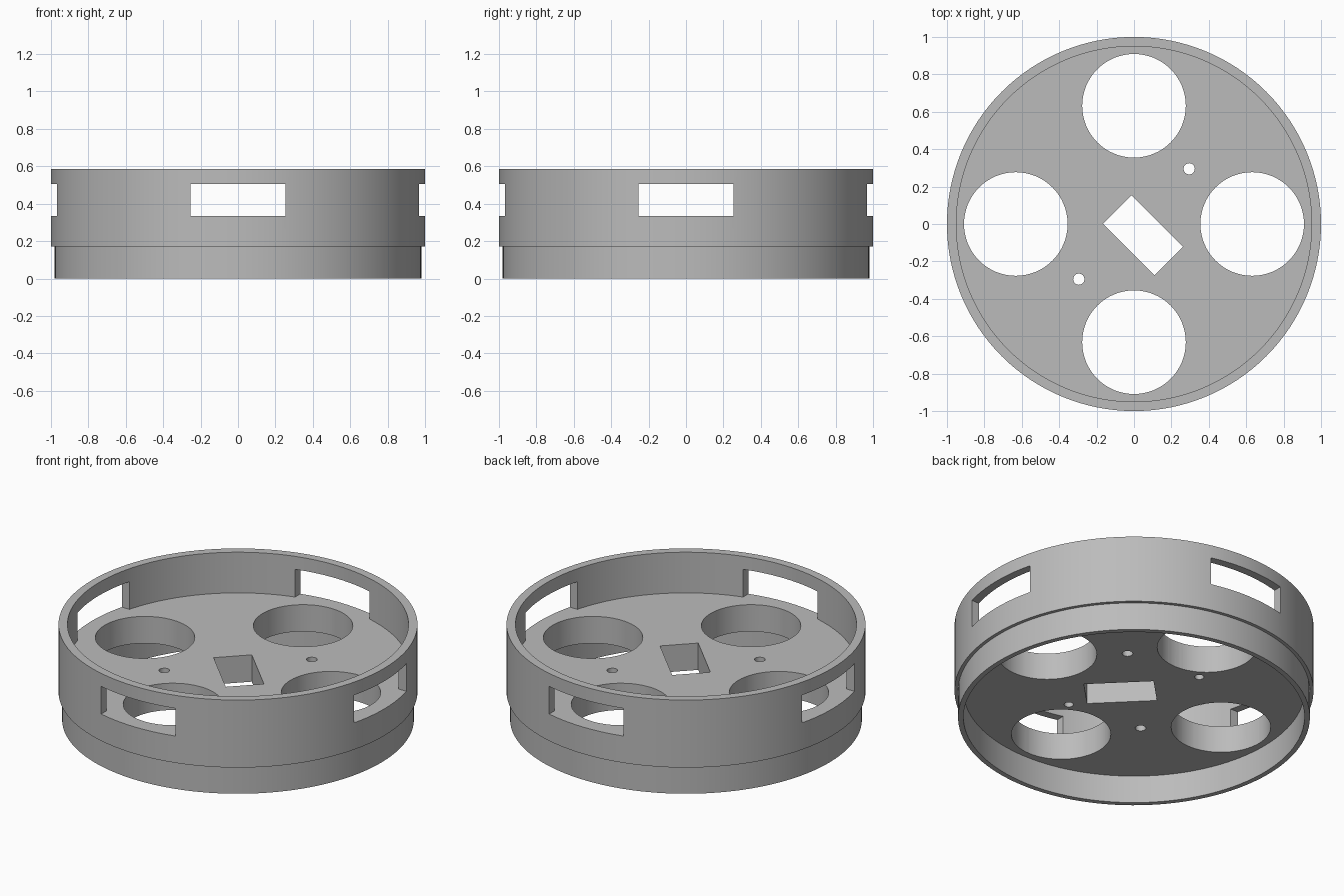
import bpy
import bmesh
import math
from mathutils import Matrix, Vector

cube = bpy.data.objects.get("Cube")
if cube:
    bpy.data.objects.remove(cube, do_unlink=True)

FLOOR_LOW, FLOOR_TOP, HEIGHT = 0.17, 0.335, 0.585

grey = bpy.data.materials.new("plain grey")
grey.use_nodes = True
grey.diffuse_color = (0.5, 0.5, 0.5, 1)
grey.node_tree.nodes["Principled BSDF"].inputs["Base Color"].default_value = (0.5, 0.5, 0.5, 1)


def make_object(name, bm):
    bmesh.ops.recalc_face_normals(bm, faces=bm.faces)
    mesh = bpy.data.meshes.new(name)
    bm.to_mesh(mesh)
    bm.free()
    mesh.materials.append(grey)
    obj = bpy.data.objects.new(name, mesh)
    bpy.context.collection.objects.link(obj)
    return obj


def lathe(name, profile, steps):
    bm = bmesh.new()
    verts = [bm.verts.new((r, 0, z)) for r, z in profile]
    edges = [bm.edges.new(pair) for pair in zip(verts, verts[1:])]
    bmesh.ops.spin(bm, geom=verts + edges, axis=(0, 0, 1), cent=(0, 0, 0),
                   angle=math.tau, steps=steps, use_duplicate=False)
    bmesh.ops.remove_doubles(bm, verts=bm.verts, dist=1e-4)
    return make_object(name, bm)


def cut(target, cutter):
    cutter.hide_render = True
    mod = target.modifiers.new(cutter.name, 'BOOLEAN')
    mod.operation = 'DIFFERENCE'
    mod.solver = 'EXACT'
    mod.object = cutter
    bpy.context.view_layer.objects.active = target
    bpy.ops.object.modifier_apply(modifier=mod.name)
    bpy.data.objects.remove(cutter, do_unlink=True)


def round_cutter(name, x, y, radius, low, high, sides):
    bm = bmesh.new()
    bmesh.ops.create_cone(bm, cap_ends=True, segments=sides, radius1=radius,
                          radius2=radius, depth=high - low,
                          matrix=Matrix.Translation((x, y, (low + high) / 2)))
    return make_object(name, bm)


def box_cutter(name, centre, size, turn):
    bm = bmesh.new()
    bmesh.ops.create_cube(bm, size=1)
    bmesh.ops.scale(bm, vec=size, verts=bm.verts)
    bmesh.ops.transform(bm, verts=bm.verts, matrix=Matrix.Translation(centre)
                        @ Matrix.Rotation(turn, 4, 'Z'))
    return make_object(name, bm)


# Ring wall with a stepped skirt and a solid middle floor
housing = lathe("round_housing", [
    (0, FLOOR_LOW), (0.95, FLOOR_LOW), (0.95, 0), (0.98, 0), (0.98, 0.17),
    (1, 0.17), (1, HEIGHT), (0.95, HEIGHT), (0.95, FLOOR_TOP), (0, FLOOR_TOP)], 128)

# Four big round holes and four wall windows
for i in range(4):
    turn = i * math.pi / 2
    way = Vector((math.cos(turn), math.sin(turn), 0))
    cut(housing, round_cutter("floor_hole", way.x * 0.632, way.y * 0.632,
                              0.277, 0.1, 0.4, 64))
    cut(housing, box_cutter("wall_window", way + Vector((0, 0, FLOOR_TOP + 0.085)),
                            (0.3, 0.506, 0.17), turn))

# Slanted rectangular slot near the middle
cut(housing, box_cutter("slot", (0.048, -0.061, 0.25), (0.39, 0.216, 0.4), -math.pi / 4))

# Two screw holes right through, and two blind ones from beneath
for side in (1, -1):
    cut(housing, round_cutter("screw_hole", side * 0.295, side * 0.295, 0.03, 0.1, 0.4, 24))
    cut(housing, round_cutter("blind_hole", side * -0.18, side * 0.351, 0.026, 0.1, 0.27, 24))

# Smooth round walls with sharp rims
bpy.ops.object.select_all(action='DESELECT')
housing.select_set(True)
bpy.context.view_layer.objects.active = housing
bpy.ops.object.shade_smooth_by_angle(angle=math.radians(30))
